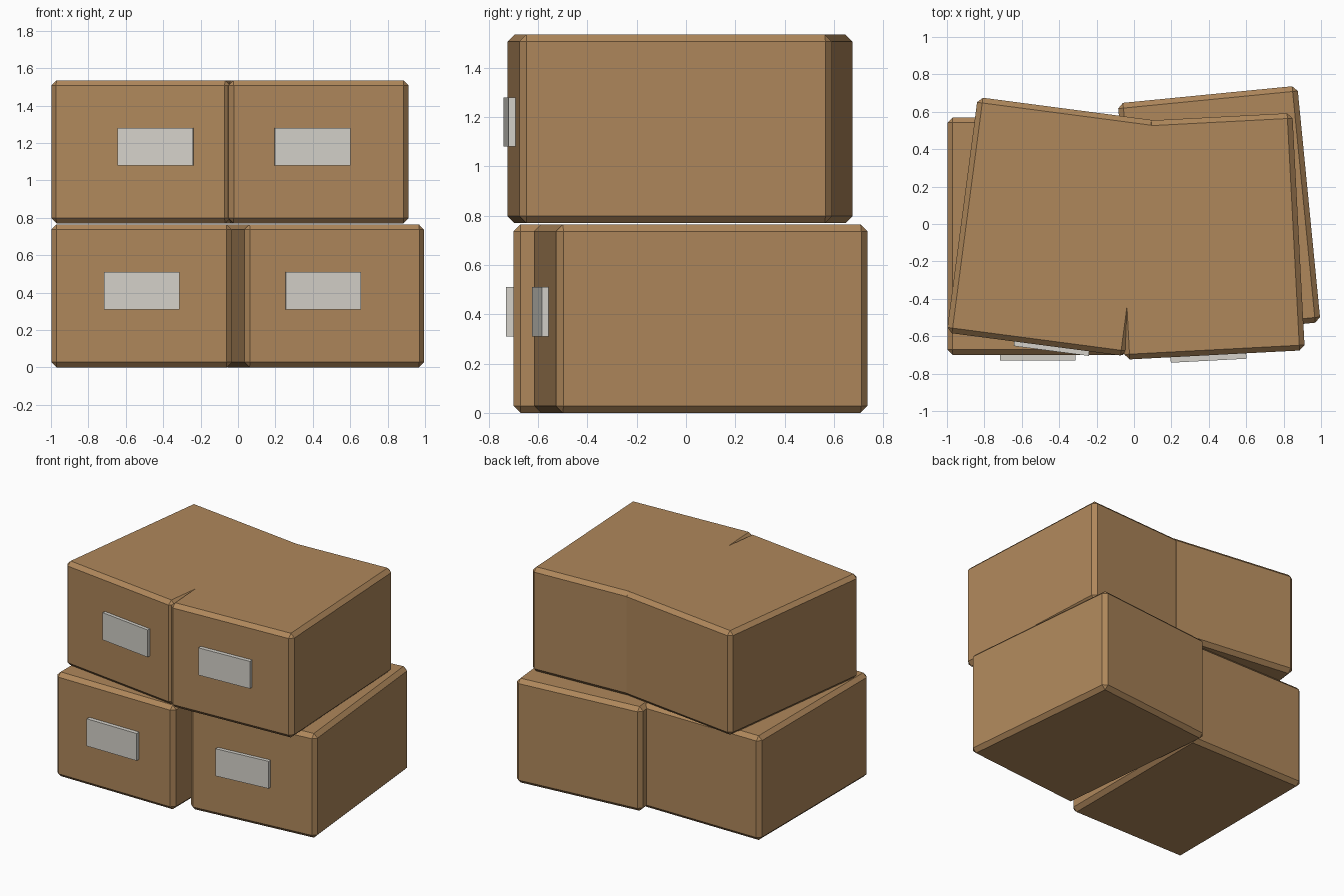
import bpy
from math import radians
from mathutils import Matrix, Vector

if "Cube" in bpy.data.objects:
    bpy.data.objects.remove(bpy.data.objects["Cube"])

W, D, H = 0.965, 1.27, 0.765   # carton size
BEVEL = 0.028


def material(name, rgb):
    m = bpy.data.materials.new(name)
    m.diffuse_color = (*rgb, 1.0)
    m.use_nodes = True
    m.node_tree.nodes["Principled BSDF"].inputs["Base Color"].default_value = m.diffuse_color
    return m


cardboard = material("cardboard brown", (0.43, 0.245, 0.105))
paper = material("label off white", (0.66, 0.64, 0.59))


def block(name, size, loc, angle, mat):
    bpy.ops.mesh.primitive_cube_add(size=1, location=loc, rotation=(0, 0, radians(angle)))
    ob = bpy.context.object
    ob.name = name
    ob.data.transform(Matrix.Diagonal(Vector((*size, 1.0))))
    ob.data.materials.append(mat)
    return ob


# name, centre x, centre y, base z, turn in degrees
cartons = [
    ("bottom_left", -0.515, -0.065, 0.0, 0.0),
    ("bottom_right", 0.455, 0.06, 0.0, 5.6),
    ("top_left", -0.44, -0.014, 0.77, -7.5),
    ("top_right", 0.398, -0.066, 0.77, 3.0),
]

for name, x, y, z, angle in cartons:
    # Carton with chamfered edges
    box = block(name + "_box", (W, D, H), (x, y, z + H / 2), angle, cardboard)
    bev = box.modifiers.new("chamfer", 'BEVEL')
    bev.width = BEVEL
    bev.segments = 1
    # Raised paper label on the front face
    block(name + "_label", (0.405, 0.04, 0.2), (x, y - 0.645, z + 0.41), angle, paper)
